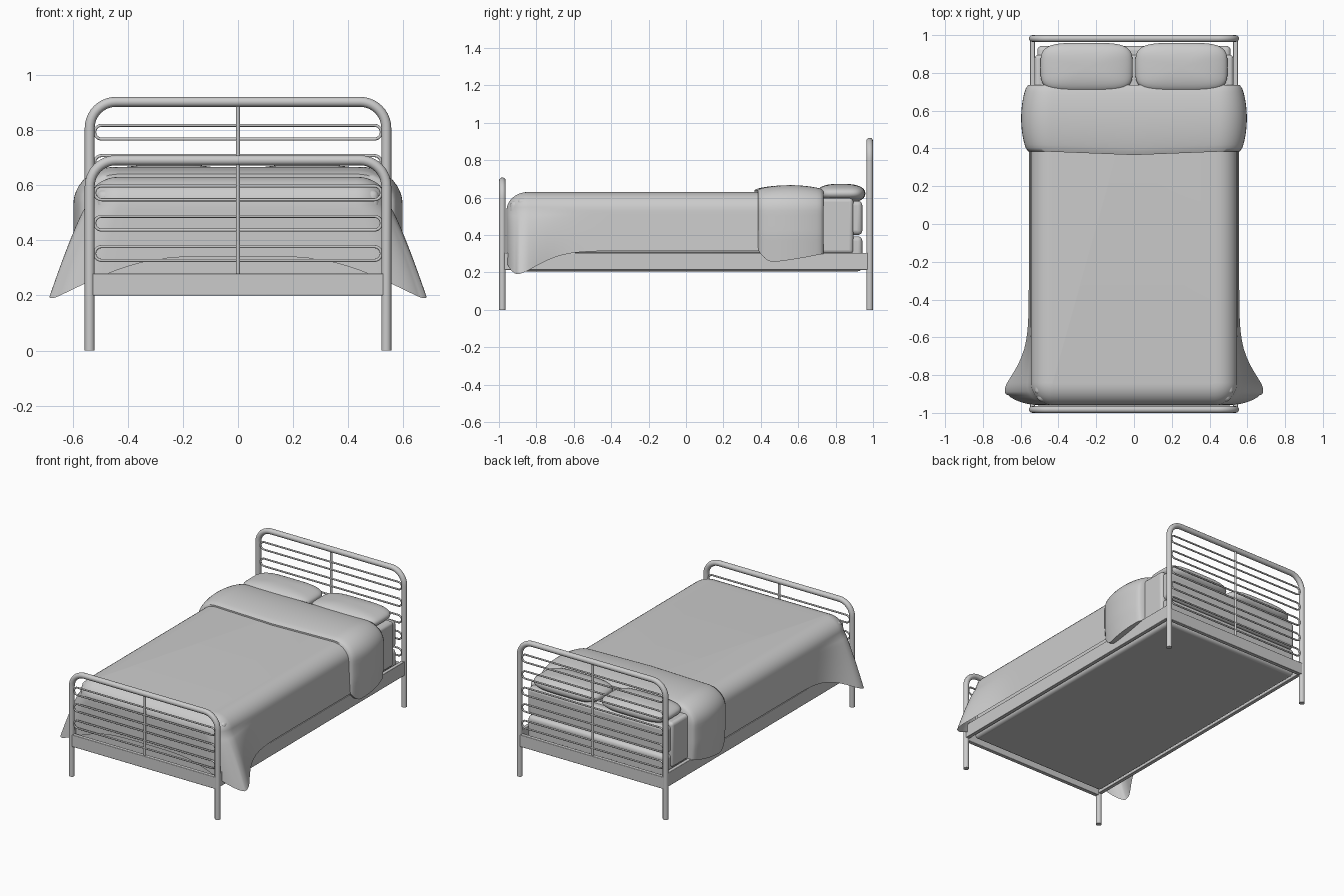
import bpy, bmesh
from math import sin, cos, pi, exp, radians, copysign

if "Cube" in bpy.data.objects:
    bpy.data.objects.remove(bpy.data.objects["Cube"])


def smooth(ob, angle=40):
    bpy.ops.object.select_all(action='DESELECT')
    ob.select_set(True)
    bpy.context.view_layer.objects.active = ob
    bpy.ops.object.shade_smooth_by_angle(angle=radians(angle))
    return ob


def tube(name, pts, radius, cyclic=False):
    cu = bpy.data.curves.new(name, 'CURVE')
    cu.dimensions = '3D'
    cu.bevel_depth, cu.bevel_resolution, cu.use_fill_caps = radius, 4, True
    sp = cu.splines.new('POLY')
    sp.points.add(len(pts) - 1)
    for p, co in zip(sp.points, pts):
        p.co = (*co, 1)
    sp.use_cyclic_u = cyclic
    ob = bpy.data.objects.new(name, cu)
    bpy.context.collection.objects.link(ob)
    bpy.ops.object.select_all(action='DESELECT')
    ob.select_set(True)
    bpy.context.view_layer.objects.active = ob
    bpy.ops.object.convert(target='MESH')
    return smooth(bpy.context.object)


def box(name, x, y, z, bevel=0.003, segments=2):
    bpy.ops.mesh.primitive_cube_add(size=1)
    ob = bpy.context.object
    ob.name = name
    for v in ob.data.vertices:
        v.co = [a[0] if c < 0 else a[1] for a, c in zip((x, y, z), v.co)]
    m = ob.modifiers.new('bevel', 'BEVEL')
    m.width, m.segments = bevel, segments
    return smooth(ob)


def half_cloth(name, rows, cap=None):
    """Sheet from rows of points on the +x side, mirrored with a centre seam."""
    bm = bmesh.new()
    vs = [[bm.verts.new(p) for p in r] for r in rows]
    for a, b in zip(vs, vs[1:]):
        for i in range(len(a) - 1):
            bm.faces.new((a[i], a[i + 1], b[i + 1], b[i]))
    if cap:
        bm.faces.new(vs[0] + [bm.verts.new(cap)])
    bmesh.ops.recalc_face_normals(bm, faces=bm.faces)
    if sum(f.normal.z * f.calc_area() for f in bm.faces) < 0:
        bmesh.ops.reverse_faces(bm, faces=bm.faces)
    me = bpy.data.meshes.new(name)
    bm.to_mesh(me)
    bm.free()
    ob = bpy.data.objects.new(name, me)
    bpy.context.collection.objects.link(ob)
    m = ob.modifiers.new('mirror', 'MIRROR')
    m.use_mirror_merge = False
    return smooth(ob, 60)


# Head and foot frames: bent tube, stadium rungs, centre bar, cross rail
def end_frame(name, y, top, rungs):
    R, px, cr = 0.018, 0.538, 0.095
    zt = top - R
    arc = [(px - cr + cr * cos(i * pi / 20), y, zt - cr + cr * sin(i * pi / 20)) for i in range(11)]
    right = [(px, y, 0)] + arc
    tube(name + '_frame', right + [(-a, b, c) for a, b, c in reversed(right)], R)
    for k in range(rungs):
        z, r = 0.352 + 0.11 * k, 0.025
        half = [(0.495 + r * cos(a), y, z + r * sin(a)) for a in [-pi / 2 + i * pi / 10 for i in range(11)]]
        tube(f'{name}_rung_{k + 1}', half + [(-a, b, c) for a, b, c in reversed(half)], 0.0055, True)
    tube(name + '_centre_bar', [(0, y, 0.27), (0, y, zt)], 0.0075)
    box(name + '_rail', (-0.53, 0.53), (y - 0.013, y + 0.013), (0.2, 0.28))


end_frame('headboard', 0.982, 0.92, 5)
end_frame('footboard', -0.982, 0.708, 3)

# Side rails
for s, n in ((1, 'right'), (-1, 'left')):
    box(n + '_side_rail', sorted((s * 0.525, s * 0.55)), (-0.975, 0.975), (0.213, 0.305))

# Mattresses and fitted sheet
box('lower_mattress', (-0.512, 0.512), (-0.94, 0.943), (0.206, 0.393), 0.025, 4)
box('upper_mattress', (-0.512, 0.512), (-0.94, 0.943), (0.4, 0.583), 0.025, 4)
box('fitted_sheet', (-0.526, 0.526), (-0.9, 0.895), (0.3, 0.597), 0.02, 4)

# Blanket: rounded-rectangle outline from foot centre round the corner to the head
R, CX, CY, END = 0.12, 0.427, -0.84, 0.7
outline = []                       # core point, normal, arc length from corner tip
tip = R * radians(60)
for i in range(14):
    x = CX * i / 14
    outline.append((x, CY, 0, -1, x - CX - tip))
for i in range(17):
    a = pi / 2 * i / 16
    outline.append((CX, CY, sin(a), -cos(a), R * a - tip))
for i in range(1, 31):
    y = CY + (END - CY) * (i / 30) ** 1.2
    outline.append((CX, y, 1, 0, R * pi / 2 - tip + y - CY))

rows = []
for k in range(9):                 # rounded top edge
    a = pi / 2 * k / 8
    d = 0.005 + (R - 0.005) * sin(a)
    rows.append([(x + nx * d, y + ny * d, 0.63 - 0.1 * (1 - cos(a))) for x, y, nx, ny, s in outline])
for k in range(1, 13):             # hanging skirt, flared at the foot corners
    v, row = k / 12, []
    for x, y, nx, ny, s in outline:
        w = exp(-(abs(s) / (0.15 if s < 0 else 0.17)) ** 1.6)
        hem = (0.342 if s < 0 else 0.315) - (0.152 if s < 0 else 0.125) * w
        d = R + 0.01 * v * (nx if s > 0 else 0)
        fx = 0.14 * w * v ** 0.8 * min(1, x / 0.2)
        row.append((x + nx * d + fx, y + ny * d, 0.53 + (hem - 0.53) * v))
    rows.append(row)
half_cloth('blanket', rows, (0, END, 0.63))

# Folded-back top of the blanket: puffy band over the bed
rows, NV = [], 20
for j in range(-1, NV + 2):
    v = min(max(j / NV, 0), 1)
    puff = -0.03 if j in (-1, NV + 1) else 0.01 + 0.026 * max(0, sin(pi * v)) ** 0.6
    zb = 0.25 + 0.05 * v ** 1.5 + 0.07 * max(0, 1 - v / 0.25) ** 2
    sec = [(CX * i / 10, 0.63, 0, 1) for i in range(10)]
    sec += [(CX + R * sin(a), 0.53 + 0.1 * cos(a), sin(a), cos(a)) for a in [pi / 20 * i for i in range(11)]]
    sec += [(CX + R, 0.53 + (zb - 0.53) * i / 10, 1, 0) for i in range(1, 11)]
    row = []
    for x, z, nx, nz in sec + [sec[-1]]:
        o = -0.01 if len(row) == len(sec) else puff * (1 + 0.4 * nx)
        taper = 0.012 * nx * max(0, (0.4 - z) / 0.15) if puff > 0 else 0
        y0 = 0.365 + 0.02 * min(1, x / 0.5)
        row.append((x + nx * o - taper, y0 + (0.735 - y0) * v, z + nz * o))
    rows.append(row)
half_cloth('blanket_fold', rows)

# Pillows: flattened superellipsoids
for s, n in ((1, 'right'), (-1, 'left')):
    bpy.ops.mesh.primitive_uv_sphere_add(segments=48, ring_count=24, radius=1)
    ob = bpy.context.object
    ob.name = n + '_pillow'
    for v in ob.data.vertices:
        x, y, z = v.co
        h = max((x * x + y * y) ** 0.5, 1e-6)
        f = h ** 0.75 if h > 1e-5 else 0
        v.co = (s * 0.251 + 0.244 * f * copysign(abs(x / h) ** 0.5, x),
                0.829 + 0.13 * f * copysign(abs(y / h) ** 0.5, y),
                0.622 + 0.052 * copysign(abs(z) ** 0.9, z))
    smooth(ob, 80)
